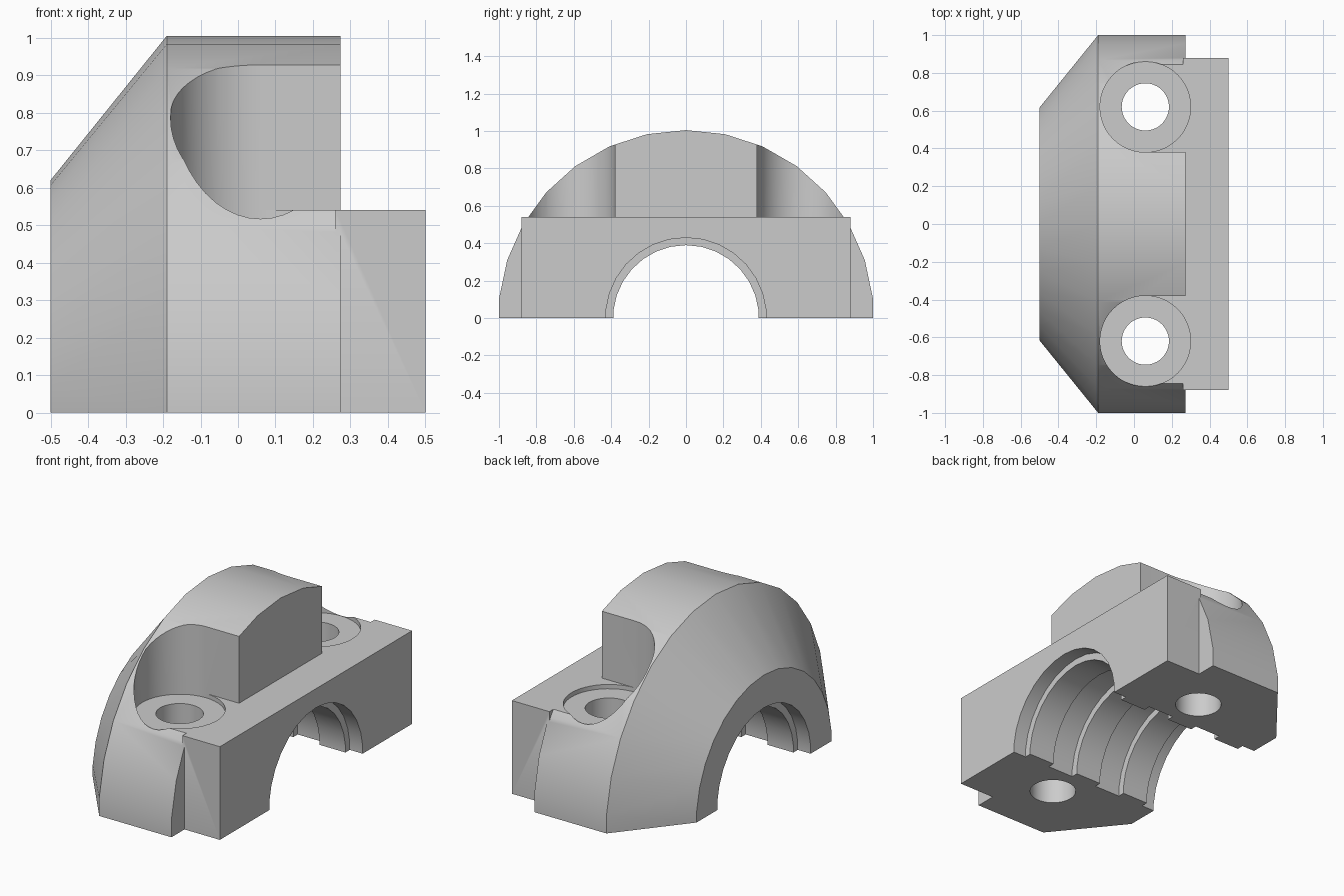
import bpy, bmesh, math

if "Cube" in bpy.data.objects:
    bpy.data.objects.remove(bpy.data.objects["Cube"])

grey = bpy.data.materials.new("plain_grey")
grey.diffuse_color = (0.6, 0.6, 0.6, 1)
grey.use_nodes = True
grey.node_tree.nodes["Principled BSDF"].inputs["Base Color"].default_value = grey.diffuse_color


def finish(name, bm):
    bmesh.ops.recalc_face_normals(bm, faces=bm.faces)
    mesh = bpy.data.meshes.new(name)
    bm.to_mesh(mesh)
    bm.free()
    ob = bpy.data.objects.new(name, mesh)
    bpy.context.collection.objects.link(ob)
    mesh.materials.append(grey)
    return ob


def box(name, lo, hi):
    bm = bmesh.new()
    bmesh.ops.create_cube(bm, size=1)
    for v in bm.verts:
        v.co = [lo[i] + (v.co[i] + 0.5) * (hi[i] - lo[i]) for i in range(3)]
    return finish(name, bm)


def turned(name, profile, n=30):
    """Solid turned round the x axis from (x, radius) points."""
    bm = bmesh.new()
    rings = [[bm.verts.new((x, r * math.sin(2 * math.pi * k / n), r * math.cos(2 * math.pi * k / n)))
              for k in range(n)] for x, r in profile]
    for a, b in zip(rings, rings[1:]):
        for k in range(n):
            j = (k + 1) % n
            bm.faces.new((a[k], a[j], b[j], b[k]))
    bm.faces.new(rings[0])
    bm.faces.new(rings[-1])
    return finish(name, bm)


def post(name, x, y, r, z0, z1, n=48):
    bm = bmesh.new()
    bmesh.ops.create_cone(bm, cap_ends=True, segments=n, radius1=r, radius2=r, depth=z1 - z0)
    bmesh.ops.translate(bm, verts=bm.verts, vec=(x, y, (z0 + z1) / 2))
    return finish(name, bm)


# Domed body with a tapered end
cap = turned("bearing_cap", [(-0.5, 0.62), (-0.19, 1.005), (0.273, 1.005)])
bpy.context.view_layer.objects.active = cap


def combine(tool, op):
    m = cap.modifiers.new(op, 'BOOLEAN')
    m.operation, m.solver, m.object = op, 'EXACT', tool
    bpy.ops.object.modifier_apply(modifier=m.name)
    bpy.data.objects.remove(tool)


# Square flange, then trim to the flat underside
combine(box("flange", (0.26, -0.88, -0.2), (0.5, 0.88, 0.54)), 'UNION')
combine(box("underside_cut", (-2, -2, -2), (2, 2, 0)), 'DIFFERENCE')

# Bolt seats, open slots beside them and bolt holes
for s in (-1, 1):
    y = 0.62 * s
    combine(box("slot_cut", (0.06, y - 0.24, 0.54), (0.7, y + 0.24, 1.5)), 'DIFFERENCE')
    combine(post("seat_cut", 0.06, y, 0.24, 0.515, 1.5), 'DIFFERENCE')
    combine(post("bolt_cut", 0.06, y, 0.125, -0.5, 1.5), 'DIFFERENCE')

# Stepped bore with alternating lands and grooves
steps = [-0.6, -0.417, -0.25, -0.083, 0.083, 0.25, 0.417, 0.6]
bore = []
for i, (a, b) in enumerate(zip(steps, steps[1:])):
    r = 0.39 if i % 2 else 0.43
    bore += [(a, r), (b, r)]
combine(turned("bore_cut", bore), 'DIFFERENCE')

cap.select_set(True)
bpy.ops.object.shade_smooth_by_angle(angle=math.radians(30))
